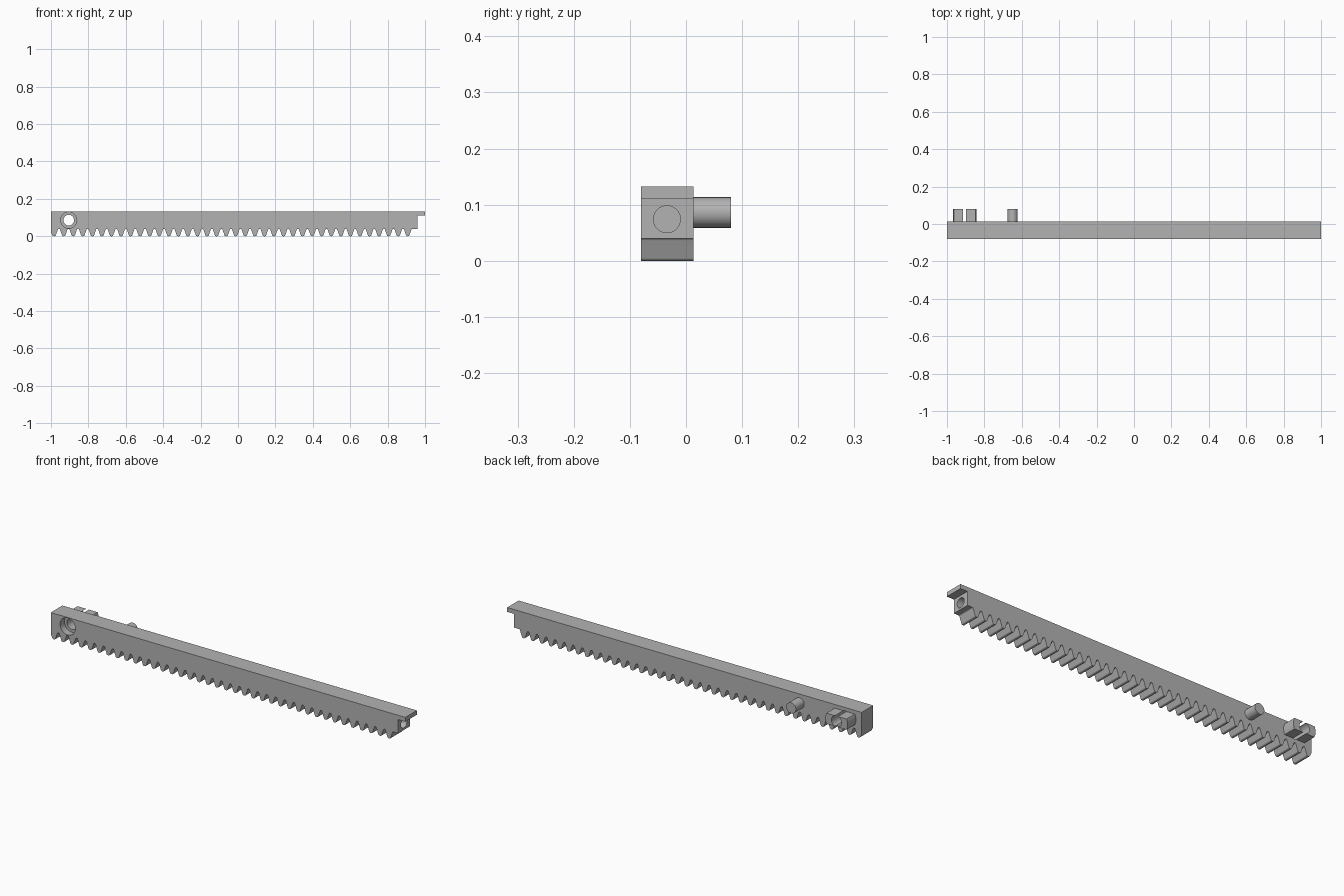
import bpy, bmesh, math
from mathutils import Matrix

cube = bpy.data.objects.get("Cube")
if cube:
    bpy.data.objects.remove(cube)

grey = bpy.data.materials.new("plain grey")
grey.use_nodes = True
colour = (0.45, 0.45, 0.45, 1)
grey.diffuse_color = colour
grey.node_tree.nodes["Principled BSDF"].inputs["Base Color"].default_value = colour

FRONT, BACK, PIN_END = -0.08, 0.013, 0.08
TOP, ROOT = 0.132, 0.04
LEFT, RIGHT = -1.0, 1.0
HOLE_X, HOLE_Z = -0.905, 0.086


def finish(bm, name):
    bmesh.ops.recalc_face_normals(bm, faces=bm.faces)
    mesh = bpy.data.meshes.new(name)
    bm.to_mesh(mesh)
    bm.free()
    mesh.materials.append(grey)
    obj = bpy.data.objects.new(name, mesh)
    bpy.context.collection.objects.link(obj)
    return obj


def prism(name, outline, y0, y1):
    """Extrude an x-z outline from y0 to y1."""
    bm = bmesh.new()
    face = bm.faces.new([bm.verts.new((x, y0, z)) for x, z in outline])
    new = bmesh.ops.extrude_face_region(bm, geom=[face])["geom"]
    bmesh.ops.translate(bm, vec=(0, y1 - y0, 0),
                        verts=[v for v in new if isinstance(v, bmesh.types.BMVert)])
    return finish(bm, name)


def arc(cx, cz, r, start, end, steps):
    """Points on an arc, angles in degrees."""
    angles = [math.radians(start + (end - start) * i / steps) for i in range(steps + 1)]
    return [(cx + r * math.cos(a), cz + r * math.sin(a)) for a in angles]


def disc(cx, cz, r):
    return arc(cx, cz, r, 0, 352.5, 47)


def cut(obj, cutter, operation="DIFFERENCE"):
    mod = obj.modifiers.new("cut", "BOOLEAN")
    mod.operation, mod.solver, mod.object = operation, "EXACT", cutter
    bpy.context.view_layer.objects.active = obj
    bpy.ops.object.modifier_apply(modifier=mod.name)
    bpy.data.objects.remove(cutter)


def smooth(obj):
    bpy.ops.object.select_all(action="DESELECT")
    obj.select_set(True)
    bpy.context.view_layer.objects.active = obj
    bpy.ops.object.shade_smooth_by_angle(angle=math.radians(35))


# Rack bar with straight-flanked, rounded teeth and an overhanging lip
PITCH, TEETH, FIRST = 0.0511, 38, -0.983
TIP_R, FILLET, SLOPE = 0.0075, 0.006, 20
tooth = (arc(-0.002, TIP_R, TIP_R, 180 + SLOPE, 270, 5)
         + arc(0.002, TIP_R, TIP_R, 270, 360 - SLOPE, 5))
gap = arc(PITCH / 2, ROOT - FILLET, FILLET, 180 - SLOPE, SLOPE, 8)

outline = [(LEFT, TOP), (LEFT, 0.02)]
for i in range(TEETH):
    x0 = FIRST + i * PITCH
    outline += [(x0 + x, z) for x, z in tooth]
    points = gap if i < TEETH - 1 else gap[:5]
    outline += [(x0 + x, z) for x, z in points]
outline += [(0.96, ROOT), (0.96, 0.11), (RIGHT, 0.11), (RIGHT, TOP)]
rack = prism("toothed_bar", outline, FRONT, BACK)

# Stepped screw hole near one end
cut(rack, prism("bore_cutter", disc(HOLE_X, HOLE_Z, 0.0285), FRONT - 0.1, BACK + 0.1))
cut(rack, prism("counterbore_cutter", disc(HOLE_X, HOLE_Z, 0.043), FRONT - 0.1, FRONT + 0.035))

# Blind socket in the end face under the lip
socket = prism("socket_cutter", disc(0, 0, 0.024), 0, 0.2)
socket.data.transform(Matrix.Translation((0.86, -0.034, 0.074))
                      @ Matrix.Rotation(math.radians(-90), 4, "Z"))
cut(rack, socket)
smooth(rack)

# Two curved prongs either side of the bore: a flat-sided disc split by the hole
prongs = prism("split_prongs", disc(HOLE_X, HOLE_Z, 0.063), BACK, PIN_END)
half = 0.0273
flats = [(HOLE_X + sx * 0.1, HOLE_Z + sz * half)
         for sx, sz in ((-1, -1), (1, -1), (1, 1), (-1, 1))]
cut(prongs, prism("flat_cutter", flats, BACK - 0.1, PIN_END + 0.1), "INTERSECT")
cut(prongs, prism("prong_bore_cutter", disc(HOLE_X, HOLE_Z, 0.0285), BACK - 0.1, PIN_END + 0.1))
smooth(prongs)

# Round locating peg
smooth(prism("round_peg", disc(-0.649, HOLE_Z, 0.027), BACK, PIN_END))
